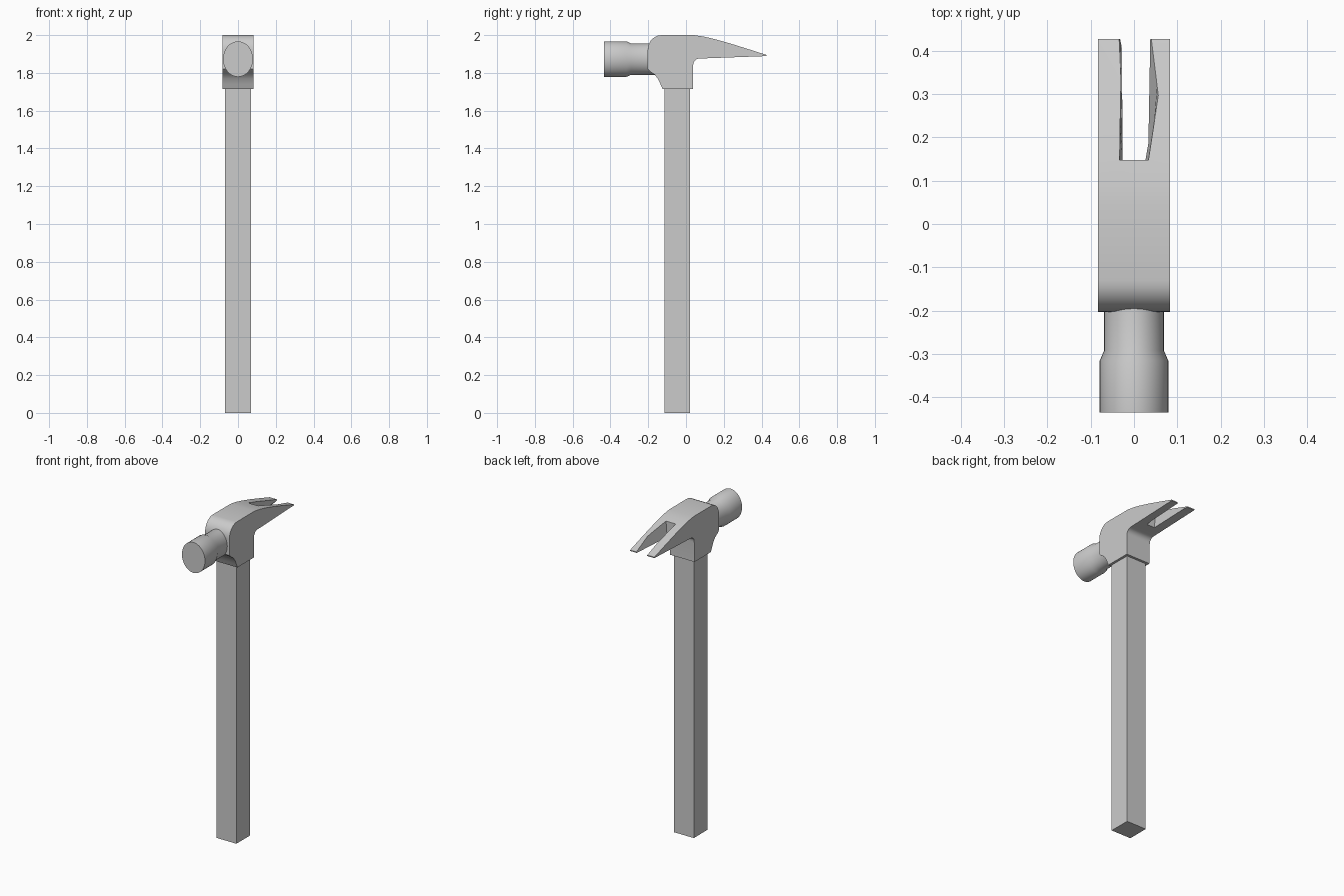
import bpy, bmesh, math

if "Cube" in bpy.data.objects:
    bpy.data.objects.remove(bpy.data.objects["Cube"])


def make_object(name, bm, smooth=True):
    bmesh.ops.recalc_face_normals(bm, faces=bm.faces)
    mesh = bpy.data.meshes.new(name)
    bm.to_mesh(mesh)
    bm.free()
    ob = bpy.data.objects.new(name, mesh)
    bpy.context.collection.objects.link(ob)
    bpy.context.view_layer.objects.active = ob
    if smooth:
        smooth_shade(ob)
    return ob


def smooth_shade(ob):
    bpy.ops.object.select_all(action='DESELECT')
    ob.select_set(True)
    bpy.context.view_layer.objects.active = ob
    bpy.ops.object.shade_smooth_by_angle(angle=math.radians(30))


def loft(rings):
    """Closed solid through rings of equal point count."""
    bm = bmesh.new()
    loops = [[bm.verts.new(p) for p in ring] for ring in rings]
    n = len(loops[0])
    for a, b in zip(loops, loops[1:]):
        for i in range(n):
            j = (i + 1) % n
            bm.faces.new((a[i], a[j], b[j], b[i]))
    bm.faces.new(loops[0])
    bm.faces.new(loops[-1])
    return bm


def arc(cy, cz, ry, rz, a0, a1, steps=7):
    pts = []
    for i in range(steps + 1):
        a = math.radians(a0 + (a1 - a0) * i / steps)
        pts.append((cy + ry * math.cos(a), cz + rz * math.sin(a)))
    return pts


# Square handle
x, y0, y1 = 0.068, -0.113, 0.021
make_object("handle", loft([[(-x, y0, z), (x, y0, z), (x, y1, z), (-x, y1, z)]
                            for z in (0.0, 1.78)]), smooth=False)

# Head: side profile (y, z) extruded across x
profile = arc(-0.13, 1.92, 0.073, 0.08, 90, 180)          # rounded front top
profile += [(-0.203, 1.82), (-0.187, 1.805), (-0.165, 1.79),
            (-0.148, 1.768), (-0.135, 1.74), (-0.125, 1.716)]
profile += [(0.036, 1.716), (0.038, 1.84)]
profile += arc(0.072, 1.842, 0.034, 0.034, 165, 90, 5)    # fillet under the claw
profile += [(0.427, 1.889), (0.427, 1.895)]
profile += [(0.32, 1.929), (0.23, 1.957), (0.147, 1.98), (0.095, 1.992), (0.042, 2.0)]
head = make_object("head", loft([[(sx * 0.083, y, z) for y, z in profile]
                                 for sx in (-1, 1)]), smooth=False)

# Flared nail slot, wider at the tip and at the top
slot = make_object("slot_cutter", loft([
    [(-b, y, 1.86), (b, y, 1.86), (t, y, 2.02), (-t, y, 2.02)]
    for y, b, t in ((0.147, 0.025, 0.036), (0.46, 0.026, 0.09))]), smooth=False)
slot.hide_render = True
cut = head.modifiers.new("slot", 'BOOLEAN')
cut.operation = 'DIFFERENCE'
cut.solver = 'EXACT'
cut.object = slot
bpy.context.view_layer.objects.active = head
bpy.ops.object.modifier_apply(modifier=cut.name)
bpy.data.objects.remove(slot)
smooth_shade(head)

# Striking poll: oval neck flaring to the face
stations = [(-0.435, 0.079, 0.094), (-0.315, 0.079, 0.094),
            (-0.292, 0.069, 0.083), (-0.14, 0.069, 0.083)]
make_object("striking_poll", loft([
    [(rx * math.cos(2 * math.pi * i / 40), y, 1.873 + rz * math.sin(2 * math.pi * i / 40))
     for i in range(40)] for y, rx, rz in stations]))
